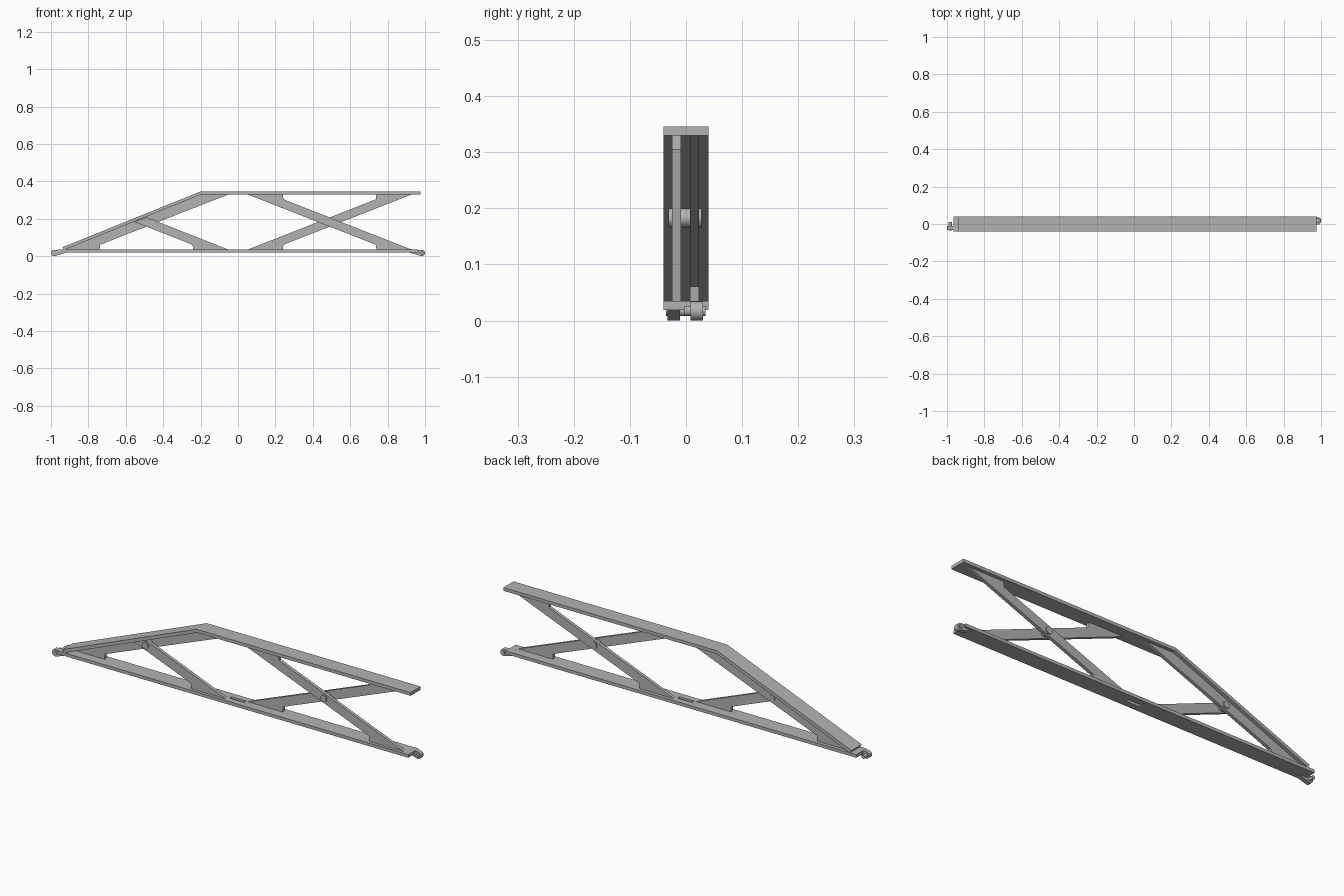
import bpy, bmesh, math

if "Cube" in bpy.data.objects:
    bpy.data.objects.remove(bpy.data.objects["Cube"], do_unlink=True)

# Single metal colour
STEEL = (0.45, 0.45, 0.45, 1)
steel = bpy.data.materials.new("grey_steel")
steel.use_nodes = True
steel.diffuse_color = STEEL
steel.node_tree.nodes["Principled BSDF"].inputs["Base Color"].default_value = STEEL


def prism(name, profile, y0, y1, smooth=False):
    """Extrude an (x, z) outline from y0 to y1."""
    bm = bmesh.new()
    face = bm.faces.new([bm.verts.new((x, y0, z)) for x, z in profile])
    moved = bmesh.ops.extrude_face_region(bm, geom=[face])["geom"]
    verts = [v for v in moved if isinstance(v, bmesh.types.BMVert)]
    bmesh.ops.translate(bm, verts=verts, vec=(0, y1 - y0, 0))
    bmesh.ops.recalc_face_normals(bm, faces=bm.faces)
    mesh = bpy.data.meshes.new(name)
    bm.to_mesh(mesh)
    bm.free()
    mesh.materials.append(steel)
    obj = bpy.data.objects.new(name, mesh)
    bpy.context.collection.objects.link(obj)
    if smooth:
        bpy.ops.object.select_all(action="DESELECT")
        obj.select_set(True)
        bpy.context.view_layer.objects.active = obj
        bpy.ops.object.shade_smooth_by_angle(angle=math.radians(35))
    return obj


def arc(cx, cz, r, start=0, end=360, n=24):
    """Points on a circle; a full turn leaves out the repeated point."""
    steps = n if end - start == 360 else n + 1
    angles = [math.radians(start + (end - start) * i / n) for i in range(steps)]
    return [(cx + r * math.cos(a), cz + r * math.sin(a)) for a in angles]


def rect(x0, x1, z0, z1):
    return [(x0, z0), (x1, z0), (x1, z1), (x0, z1)]


def place(points, cx, flip=1):
    return [(cx + flip * x, MID_Z + z) for x, z in points]


HALF_W = 0.04
MID_Z = 0.1825
FRONT = (-0.025, -0.009)
BACK = (0.007, 0.023)

# Bottom rail with a slot cut through its middle
rail = prism("bottom_rail", rect(-0.965, 0.965, 0.019, 0.0345), -HALF_W, HALF_W)
cutter = prism("slot_cutter", rect(-0.04, 0.04, 0, 0.06), -0.008, 0.008)
cutter.hide_render = True
cutter.hide_viewport = True
cut = rail.modifiers.new("slot", "BOOLEAN")
cut.operation = "DIFFERENCE"
cut.solver = "EXACT"
cut.object = cutter

# Top rail bent down into the sloping rail
prism("top_rail", [(0.977, 0.346), (-0.2, 0.346), (-0.938, 0.048), (-0.93, 0.033),
                   (-0.197, 0.33), (0.977, 0.33)], -HALF_W, HALF_W)

# Crossed arms: each end carries a stepped gusset
end = [(-0.44, 0.148), (-0.25, 0.148), (-0.247, 0.122), (-0.2, 0.103)]
foot = [(-x, -z) for x, z in end]
full_arm = end + foot
prism("right_front_arm", place(full_arm, 0.49), *FRONT)
prism("right_back_arm", place(full_arm, 0.49, -1), *BACK)

# Left arms are trimmed by the sloping rail
prism("left_front_arm", place([(-0.065, 0.001), (0, 0.026)] + foot, -0.49), *FRONT)
long_arm = [(-0.44, 0.148), (-0.29, 0.148), (0, 0.029)] + foot
prism("left_back_arm", place(long_arm, -0.49, -1), *BACK)

# Pivot pins through both crossings
for side, x in (("left", -0.49), ("right", 0.49)):
    prism(side + "_pivot_pin", arc(x, MID_Z, 0.017), -0.031, 0.028, True)

# Hinge lugs and pins at both ends of the bottom rail
for name, s, y0, y1, p0, p1 in (("left", 1, -0.033, -0.011, -0.036, 0.012),
                                ("right", -1, 0.008, 0.03, -0.003, 0.035)):
    lug = arc(-0.983, 0.017, 0.017, 90, 285) + [(-0.92, 0.018), (-0.92, 0.03), (-0.965, 0.034)]
    prism(name + "_hinge_lug", [(s * x, z) for x, z in lug], y0, y1, True)
    prism(name + "_hinge_pin", arc(-0.983 * s, 0.017, 0.009), p0, p1, True)
